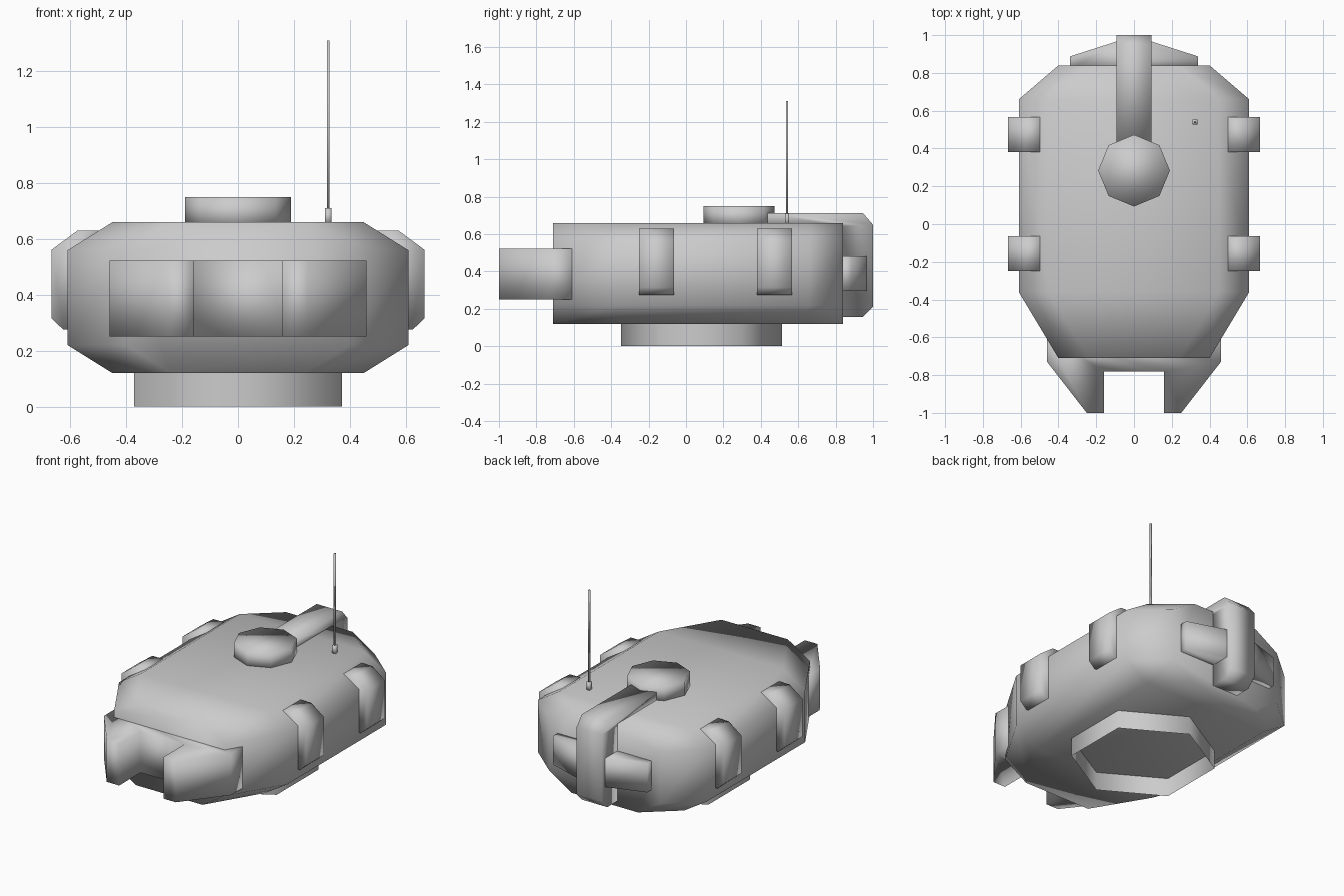
import bpy, bmesh, math
from mathutils import Vector

if "Cube" in bpy.data.objects:
    bpy.data.objects.remove(bpy.data.objects["Cube"])


def finish(name, bm):
    """Turn a bmesh into a smooth-shaded object."""
    bmesh.ops.recalc_face_normals(bm, faces=bm.faces)
    for f in bm.faces:
        f.smooth = True
    me = bpy.data.meshes.new(name)
    bm.to_mesh(me)
    bm.free()
    ob = bpy.data.objects.new(name, me)
    bpy.context.collection.objects.link(ob)
    return ob


def loft(name, rings, caps=True):
    """Skin a list of equally sized point rings."""
    bm = bmesh.new()
    rows = [[bm.verts.new(p) for p in ring] for ring in rings]
    n = len(rows[0])
    for a, b in zip(rows, rows[1:]):
        for i in range(n):
            j = (i + 1) % n
            bm.faces.new((a[i], a[j], b[j], b[i]))
    if caps:
        bm.faces.new(rows[0])
        bm.faces.new(rows[-1])
        bm.normal_update()
    ob = finish(name, bm)
    if caps:  # recalc can be unreliable only on open shells
        ob.data.update()
    return ob


def extrude(name, profile, axis, lo, hi):
    """Extrude a 2D profile along an axis; the profile uses the other two axes in order."""
    def place(p, v):
        c = list(p)
        c.insert(axis, v)
        return Vector(c)
    return loft(name, [[place(p, v) for p in profile] for v in (lo, hi)])


def prism(name, x, y, r, z0, z1, sides, start=0.0, caps=True):
    ring = [(x + r * math.cos(start + math.tau * i / sides),
             y + r * math.sin(start + math.tau * i / sides)) for i in range(sides)]
    return loft(name, [[(px, py, z) for px, py in ring] for z in (z0, z1)], caps)


# Hull: octagonal sections along y, narrowed at both ends
def section(y, w):
    t = w - 0.16
    half = [(t, 0.12), (w, 0.22), (w, 0.56), (t, 0.66)]
    pts = half + [(-x, z) for x, z in reversed(half)]
    return [(x, y, z) for x, z in pts]

loft("hull", [section(y, w) for y, w in
              ((-0.71, 0.40), (-0.36, 0.61), (0.66, 0.61), (0.84, 0.40))])

# Open hexagonal mounting collar underneath
prism("base_collar", 0, 0.083, 0.43, 0, 0.125, 6, math.pi / 2, caps=False)

# Roof hatch
prism("hatch", 0, 0.283, 0.19, 0.64, 0.75, 8)

# Notched front block
side = [(0.46, -0.60), (0.46, -0.73), (0.25, -1.0), (0.16, -1.0), (0.16, -0.78)]
extrude("front_block", side + [(-x, y) for x, y in reversed(side)], 2, 0.25, 0.522)

# Rear spine bent over the roof and back
extrude("rear_spine", [(0.43, 0.64), (0.43, 0.713), (0.945, 0.713), (1.0, 0.65),
                       (1.0, 0.21), (0.945, 0.155), (0.82, 0.155), (0.82, 0.64)],
        0, -0.092, 0.092)

# Tapered rear box
extrude("rear_box", [(0.34, 0.82), (0.34, 0.887), (0.09, 0.967),
                     (-0.09, 0.967), (-0.34, 0.887), (-0.34, 0.82)], 2, 0.295, 0.483)

# Side pods, two per side
pod = [(0.49, 0.275), (0.625, 0.275), (0.667, 0.315), (0.667, 0.562), (0.575, 0.63), (0.49, 0.63)]
for s, tag in ((-1, "left"), (1, "right")):
    for y, end in ((-0.157, "front"), (0.473, "rear")):
        extrude(f"side_pod_{tag}_{end}", [(s * x, z) for x, z in pod], 1, y - 0.093, y + 0.093)

# Antenna socket and rod
prism("antenna_socket", 0.323, 0.54, 0.017, 0.65, 0.71, 4, math.pi / 4)
prism("antenna_rod", 0.323, 0.54, 0.0075, 0.70, 1.31, 4, math.pi / 4)
